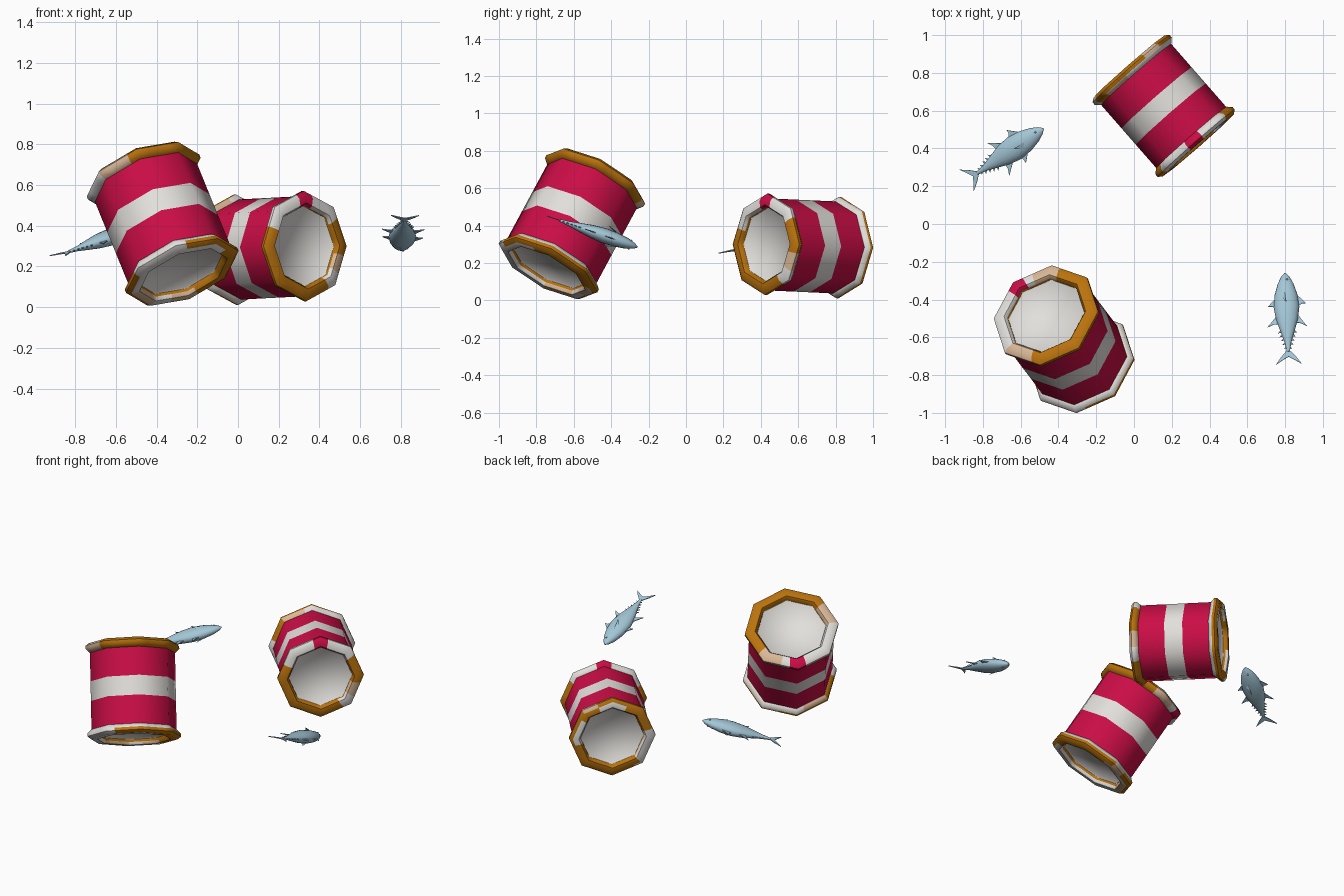
import bpy, bmesh, math
from mathutils import Vector, Matrix

if "Cube" in bpy.data.objects:
    bpy.data.objects.remove(bpy.data.objects["Cube"])


def material(name, col):
    m = bpy.data.materials.new(name)
    m.diffuse_color = (*col, 1)
    m.use_nodes = True
    m.node_tree.nodes["Principled BSDF"].inputs["Base Color"].default_value = m.diffuse_color
    return m


RED = material("crimson", (0.59, 0.004, 0.060))
WHITE = material("off white", (0.76, 0.74, 0.71))
ORANGE = material("ochre orange", (0.49, 0.17, 0.004))
TAN = material("pale tan", (0.70, 0.48, 0.31))
BLUE = material("pale fish blue", (0.37, 0.57, 0.68))


def make(name, bm, mats, mat, angle=50):
    bmesh.ops.recalc_face_normals(bm, faces=bm.faces)
    me = bpy.data.meshes.new(name)
    bm.to_mesh(me)
    bm.free()
    for m in mats:
        me.materials.append(m)
    me.shade_smooth()
    me.set_sharp_from_angle(angle=math.radians(angle))
    ob = bpy.data.objects.new(name, me)
    bpy.context.collection.objects.link(ob)
    ob.matrix_world = mat
    return ob


def loft(bm, rings, wrap=False):
    """Quads between consecutive closed rings; returns faces as rows."""
    n = len(rings[0])
    rows = []
    pairs = list(zip(rings, rings[1:] + rings[:1])) if wrap else list(zip(rings, rings[1:]))
    for a, b in pairs:
        rows.append([bm.faces.new((a[i], a[(i + 1) % n], b[(i + 1) % n], b[i])) for i in range(n)])
    return rows


def frame(centre, xdir, ydir, scale=1.0):
    x = Vector(xdir).normalized()
    y = Vector(ydir)
    y = (y - x * y.dot(x)).normalized()
    z = x.cross(y)
    m = Matrix((x, y, z)).transposed().to_4x4()
    return Matrix.Translation(centre) @ m @ Matrix.Scale(scale, 4)


# ---------- barrels: local x is the axis, y points at the red rim mark ----------
SUB = 4


def octagon(r, axial, sub=1):
    pts = []
    for k in range(8):
        a, b = k * math.pi / 4, (k + 1) * math.pi / 4
        for j in range(sub):
            t = j / sub
            pts.append(Vector((axial, r * ((1 - t) * math.cos(a) + t * math.cos(b)),
                               r * ((1 - t) * math.sin(a) + t * math.sin(b)))))
    return pts


def ring(bm, pts):
    return [bm.verts.new(p) for p in pts]


# rim section: bore edge, front face, outer side, body-facing chamfer, underside
RIM = [(.200, .262), (.212, .278), (.250, .278), (.271, .262), (.271, .245), (.248, .222), (.200, .222)]
RIM_MATS = [RED, WHITE, ORANGE, TAN]
KEY = {"r": 0, "w": 1, "o": 2, "t": 3}
SIDE_BANDS = [(80, "o"), (150, "w"), (310, "o"), (340, "t"), (360, "o")]
BACK_BANDS = [(15, "w"), (50, "t"), (75, "o"), (360, "w")]


def pick(bands, deg):
    return KEY[next(c for lim, c in bands if deg <= lim)]


def barrel(tag, mat, rims):
    # staves with a white middle band
    bm = bmesh.new()
    rows = loft(bm, [ring(bm, octagon(.246, x)) for x in (-.235, -.057, .057, .235)])
    for f in rows[1]:
        f.material_index = 1
    make("barrel_body_" + tag, bm, [RED, WHITE], mat)
    for side, bands in zip((1, -1), rims):
        end = "top" if side > 0 else "bottom"
        # octagonal rim, coloured by angle around the axis; the bore is orange
        bm = bmesh.new()
        rows = loft(bm, [ring(bm, octagon(r, side * x, SUB)) for r, x in RIM], wrap=True)
        for k, row in enumerate(rows):
            for i, f in enumerate(row):
                deg = (i + .5) * 360 / (8 * SUB)
                c = pick(bands, deg)
                if k == 6:
                    c = KEY["o"]
                elif side < 0 and k in (2, 3):
                    c = pick(SIDE_BANDS, deg)
                elif side < 0 and k == 4:
                    c = pick(BACK_BANDS, deg)
                f.material_index = c
        make("barrel_rim_%s_%s" % (end, tag), bm, RIM_MATS, mat)
        # recessed end cap, softly rounded into a short wall
        bm = bmesh.new()
        rings = [ring(bm, octagon(r, side * x)) for r, x in ((.203, .252), (.196, .242))]
        loft(bm, rings)
        bm.faces.new(rings[-1])
        cap = make("barrel_cap_%s_%s" % (end, tag), bm, [WHITE], mat, 100)
        if cap.data.polygons[-1].normal.x * side < 0:
            cap.data.flip_normals()


barrel("leaning", frame((-.37, -.61, .41), (-.34, .45, .835), (-.15, .15, -.143), 1.09), [
    [(12, "r"), (92, "w"), (120, "t"), (300, "o"), (336, "t"), (348, "w"), (360, "r")],
    [(40, "t"), (205, "w"), (300, "o"), (340, "t"), (360, "w")]])
barrel("lying", frame((.157, .625, .291), (.345, -.395, .018), (0, 0, 1)), [
    [(12, "r"), (65, "w"), (215, "o"), (238, "w"), (260, "t"), (300, "o"), (348, "w"), (360, "r")],
    [(20, "w"), (80, "o"), (130, "w"), (260, "o"), (300, "w"), (340, "o"), (360, "w")]])

# ---------- fish: local x forward from the nose, y dorsal, z flank ----------
# station, half height, half thickness
BODY = [(.0, .004, .004), (.02, .022, .016), (.06, .042, .029), (.12, .060, .038), (.19, .068, .041),
        (.26, .058, .035), (.33, .036, .023), (.39, .017, .012), (.44, .008, .007)]
FINS = [
    [(.12, .055), (.172, .102), (.172, .082), (.19, .06)],        # first dorsal
    [(.23, .055), (.30, .103), (.282, .07), (.28, .048)],         # second dorsal
    [(.24, -.055), (.30, -.105), (.285, -.07), (.285, -.045)],    # anal
    [(.14, -.055), (.185, -.098), (.185, -.08), (.19, -.06)],     # pelvic
    [(.425, 0), (.47, .04), (.51, .068), (.485, .03), (.468, 0)],       # tail lobes
    [(.425, 0), (.47, -.04), (.51, -.068), (.485, -.03), (.468, 0)],
]
for k in range(5):  # finlets along the tail stalk
    s = .315 + .022 * k
    h = .041 - .0072 * k
    for sg in (1, -1):
        FINS.append([(s, sg * (h - .008)), (s + .02, sg * (h + .009)), (s + .016, sg * (h - .012))])


def plate(bm, pts, thick):
    """Thin slab from flat points."""
    a = [bm.verts.new(p + thick / 2) for p in pts]
    b = [bm.verts.new(p - thick / 2) for p in pts]
    loft(bm, [a, b])
    bm.faces.new(a)
    bm.faces.new(b[::-1])


def fish(tag, mat):
    bm = bmesh.new()
    n = 16
    rings = [ring(bm, [Vector((-s, h * math.cos(2 * math.pi * i / n), w * math.sin(2 * math.pi * i / n)))
                       for i in range(n)]) for s, h, w in BODY]
    loft(bm, rings)
    bm.faces.new(rings[0])
    bm.faces.new(rings[-1])
    make("fish_body_" + tag, bm, [BLUE], mat)
    # fins, finlets and tail
    bm = bmesh.new()
    for fin in FINS:
        plate(bm, [Vector((-s, h, 0)) for s, h in fin], Vector((0, 0, .005)))
    # pectoral fins stand off each flank
    for sg in (1, -1):
        plate(bm, [Vector(p) for p in ((-.115, -.005, sg * .035), (-.18, -.002, sg * .058),
                                       (-.135, -.026, sg * .035))], Vector((0, .004, .002)))
    make("fish_fins_" + tag, bm, [BLUE], mat, 30)
    # eyes
    bm = bmesh.new()
    for sg in (1, -1):
        bmesh.ops.create_uvsphere(bm, u_segments=10, v_segments=6, radius=.006,
                                  matrix=Matrix.Translation((-.042, .008, sg * .0215)))
    make("fish_eyes_" + tag, bm, [BLUE], mat)


fish("right", frame((.80, -.26, .285), (-.02, .48, -.165), (1, 0, 0)))
fish("left", frame((-.48, .505, .395), (.40, .27, .14), (-.56, .82, 0)))
